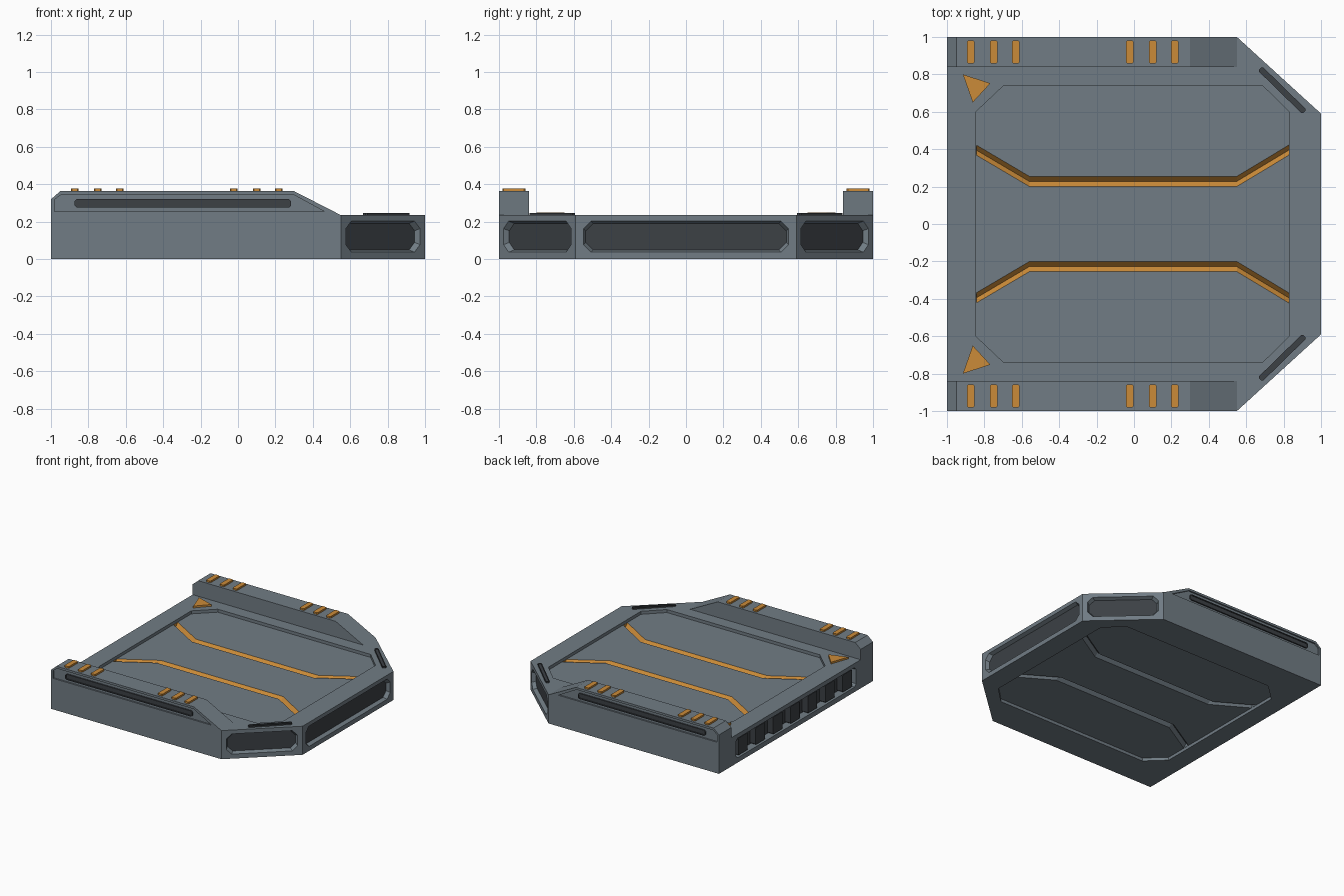
import bpy, bmesh
from mathutils import Vector as V

if "Cube" in bpy.data.objects:
    bpy.data.objects.remove(bpy.data.objects["Cube"])


def material(name, col):
    m = bpy.data.materials.new(name)
    m.diffuse_color = (*col, 1)
    m.use_nodes = True
    m.node_tree.nodes["Principled BSDF"].inputs["Base Color"].default_value = m.diffuse_color
    return m


MATS = [material("steel_grey", (0.165, 0.203, 0.232)),
        material("dark_grey", (0.045, 0.052, 0.060)),
        material("amber", (0.60, 0.26, 0.04))]
GREY, DARK, AMBER = 0, 1, 2


def loft(name, loops, mat=GREY, end_mat=None):
    """Skin a list of equal-length loops and cap both ends."""
    bm = bmesh.new()
    rings = [[bm.verts.new(p) for p in lp] for lp in loops]
    n = len(rings[0])
    for a, b in zip(rings, rings[1:]):
        for i in range(n):
            j = (i + 1) % n
            bm.faces.new((a[i], a[j], b[j], b[i])).material_index = mat
    bm.faces.new(rings[0]).material_index = mat
    bm.faces.new(rings[-1]).material_index = mat if end_mat is None else end_mat
    bmesh.ops.recalc_face_normals(bm, faces=bm.faces)
    me = bpy.data.meshes.new(name)
    bm.to_mesh(me)
    bm.free()
    for m in MATS:
        me.materials.append(m)
    ob = bpy.data.objects.new(name, me)
    bpy.context.collection.objects.link(ob)
    return ob


def prism_z(name, pts, z0, z1, mat=GREY):
    return loft(name, [[(x, y, z) for x, y in pts] for z in (z0, z1)], mat)


def prism_y(name, pts, y0, y1, mat=GREY):
    return loft(name, [[(x, y, z) for x, z in pts] for y in (y0, y1)], mat)


def oct_loop(c, u, n, hu, hv, ch, off):
    """Rectangle with cut corners around c, in the plane facing n."""
    u, n = V(u).normalized(), V(n).normalized()
    v = n.cross(u)
    pts = [(hu, hv - ch), (hu - ch, hv), (ch - hu, hv), (-hu, hv - ch),
           (-hu, ch - hv), (ch - hu, -hv), (hu - ch, -hv), (hu, ch - hv)]
    return [V(c) + u * a + v * b + n * off for a, b in pts]


def combine(body, other, op="DIFFERENCE"):
    other.hide_render = True
    m = body.modifiers.new("cut", "BOOLEAN")
    m.operation, m.solver, m.object = op, "EXACT", other
    bpy.context.view_layer.objects.active = body
    bpy.ops.object.modifier_apply(modifier=m.name)
    bpy.data.objects.remove(other)


def recess(c, u, n, hu, hv, ch, depth, slope):
    """Sunk panel with sloped walls and a dark floor."""
    combine(body, loft("cutter", [
        oct_loop(c, u, n, hu + slope, hv + slope, ch, depth),
        oct_loop(c, u, n, hu - slope, hv - slope, ch, -depth)], GREY, DARK))


def bar(name, c, u, n, hu, hv, h, rim):
    """Dark light-bar with raised rim."""
    ch = hv * 0.45
    loft(name, [oct_loop(c, u, n, hu, hv, ch, 0), oct_loop(c, u, n, hu, hv, ch, h),
                oct_loop(c, u, n, hu - rim, hv - rim, ch * 0.6, h),
                oct_loop(c, u, n, hu - rim, hv - rim, ch * 0.6, h * 0.4)], DARK)


# main slab
TOP = 0.235
body = prism_z("platform_body", [(-1, -1), (0.55, -1), (1, -0.59), (1, 0.59),
                                 (0.55, 1), (-1, 1)], 0, TOP)

# side rails with sunk outer panels
rail = [(-1, TOP), (-1, 0.32), (-0.95, 0.363), (0.30, 0.363), (0.55, TOP)]
panel = [(-0.98, 0.255), (-0.98, 0.318), (-0.945, 0.345), (0.295, 0.345), (0.46, 0.255)]
for s in (-1, 1):
    combine(body, prism_y("rail", rail, s * 0.84, s), "UNION")
for s in (-1, 1):
    combine(body, prism_y("cutter", panel, s * 0.988, s * 1.02))

# sunk deck and underside panels, each with two V grooves
deck = [(-0.845, -0.6), (-0.70, -0.737), (0.69, -0.737), (0.83, -0.6),
        (0.83, 0.6), (0.69, 0.737), (-0.70, 0.737), (-0.845, 0.6)]
SINK = 0.025
path = [(-0.843, 0.395), (-0.56, 0.228), (0.55, 0.228), (0.828, 0.395)]
for z, d, mat in ((TOP, -1, AMBER), (0, 1, GREY)):
    combine(body, prism_z("cutter", deck, z + d * SINK, z - d * 0.05))
    f = z + d * SINK
    for s in (-1, 1):
        combine(body, loft("cutter", [
            [(x, s * y - 0.036, f - d * 0.01), (x, s * y + 0.036, f - d * 0.01),
             (x, s * y, f + d * 0.03)] for x, y in path], mat))

# sunk panels on the nose, the two corner faces and the rear
recess((1, 0, 0.12), (0, 1, 0), (1, 0, 0), 0.548, 0.083, 0.04, 0.03, 0.012)
for s in (-1, 1):
    recess((0.775, s * 0.795, 0.12), (0.45, -s * 0.41, 0), (0.41, s * 0.45, 0),
           0.268, 0.083, 0.04, 0.03, 0.012)
recess((-1, 0, 0.12), (0, 1, 0), (-1, 0, 0), 0.78, 0.08, 0.02, 0.06, 0.004)

# rear vent blocks
for i in range(7):
    c = (-1, (i - 3) * 0.226, 0.12)
    loft("rear_vent_block", [oct_loop(c, (0, 1, 0), (-1, 0, 0), 0.06, 0.07, 0.005, o)
                             for o in (-0.06, -0.008)], DARK)

for s in (-1, 1):
    # dark light bars on rail sides and on top of the cut corners
    bar("rail_light_bar", (-0.295, s * 0.988, 0.298), (1, 0, 0), (0, s, 0),
        0.578, 0.023, 0.011, 0.007)
    bar("corner_light_bar", (0.793, s * 0.715, TOP), (0.23, -s * 0.225, 0), (0, 0, 1),
        0.165, 0.016, 0.011, 0.005)
    # amber pips on the rails
    for x in (-0.873, -0.75, -0.632, -0.023, 0.10, 0.218):
        c = (x, s * 0.92, 0.363)
        loft("rail_pip", [oct_loop(c, (0, 1, 0), (0, 0, 1), 0.061, 0.02, 0.006, o)
                          for o in (0, 0.014)], AMBER)
    # amber corner triangle
    prism_z("deck_triangle", [(-0.915, s * 0.80), (-0.768, s * 0.752), (-0.862, s * 0.65)],
            TOP, TOP + 0.015, AMBER)
